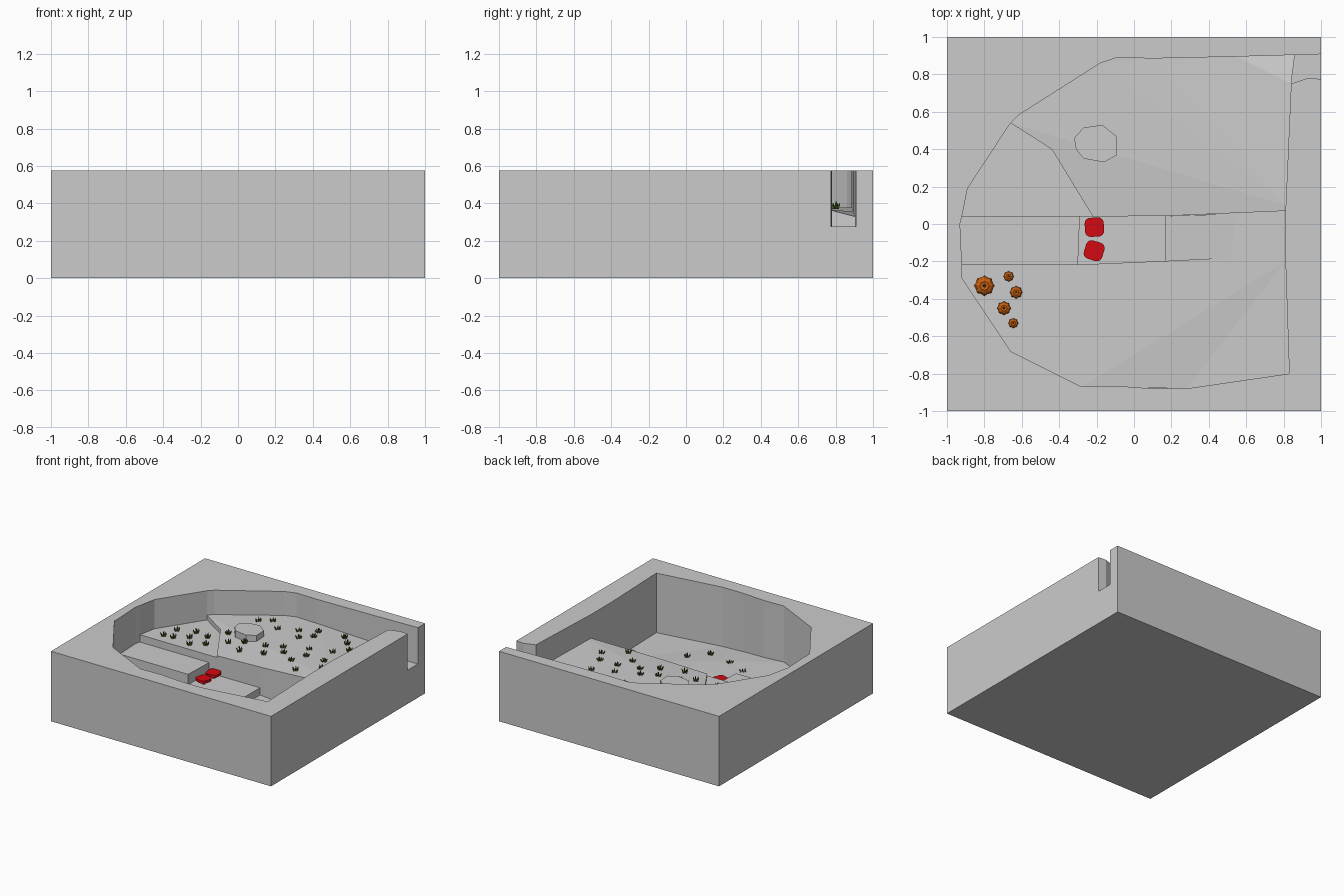
import bpy, bmesh, math, random

if "Cube" in bpy.data.objects:
    bpy.data.objects.remove(bpy.data.objects["Cube"])

random.seed(4)
TOP = 0.575


def material(name, color):
    m = bpy.data.materials.new(name)
    m.diffuse_color = (*color, 1)
    m.use_nodes = True
    m.node_tree.nodes["Principled BSDF"].inputs["Base Color"].default_value = m.diffuse_color
    return m


RED = material("red", (0.65, 0.003, 0.006))
ORANGE = material("orange", (0.6, 0.12, 0.005))
GREEN = material("green", (0.06, 0.11, 0.012))


def finish(name, bm, mat=None, normals=True):
    if normals:
        bmesh.ops.recalc_face_normals(bm, faces=bm.faces)
    me = bpy.data.meshes.new(name)
    bm.to_mesh(me)
    bm.free()
    ob = bpy.data.objects.new(name, me)
    bpy.context.collection.objects.link(ob)
    if mat:
        me.materials.append(mat)
    return ob


def prism(name, pts, top=None, bottom=0.0):
    """Polygon footprint with either one top height or a height per point."""
    bm = bmesh.new()
    up = [bm.verts.new((p[0], p[1], p[2] if top is None else top)) for p in pts]
    lo = [bm.verts.new((p[0], p[1], bottom)) for p in pts]
    n = len(pts)
    caps = [bm.faces.new(up), bm.faces.new(lo[::-1])]
    for i in range(n):
        j = (i + 1) % n
        bm.faces.new((lo[i], lo[j], up[j], up[i]))
    bmesh.ops.triangulate(bm, faces=caps)
    return finish(name, bm)


# Rock rim: one C-shaped outline, open at the narrow channel on the right
cavity = [(1, .908), (.55, .895), (.1, .885), (-.09, .89), (-.18, .86), (-.62, .58),
          (-.66, .54), (-.89, .19), (-.92, .04), (-.93, 0), (-.92, -.22), (-.92, -.29),
          (-.66, -.68), (-.28, -.87), (-.1, -.865), (.1, -.88), (.28, -.88),
          (.83, -.80), (.81, -.2), (.81, .07), (.84, .75), (.93, .78), (1, .775)]
prism("rock_rim", cavity + [(1, -1), (-1, -1), (-1, 1), (1, 1)], TOP)

# Sunken pit floor, gently sloped
prism("pit_floor", [(-.92, .04, .12), (-.93, 0, .12), (-.92, -.29, .12), (-.66, -.68, .12),
                    (-.28, -.87, .115), (.28, -.88, .088), (.83, -.80, .086),
                    (.81, -.2, .09), (.81, .07, .09)])

# Raised terraces
prism("north_terrace", [(-.66, .54, .375), (-.62, .58, .375), (-.18, .86, .378), (-.09, .89, .378),
                        (.1, .885, .377), (.55, .895, .355), (.86, .904, .33),
                        (.84, .75, .37), (.812, .10, .38)])
prism("south_terrace", [(-.66, .54, .375), (.812, .10, .38), (.81, .07, .378), (.17, .043, .36),
                        (-.22, .04, .35), (-.44, .40, .37)])
prism("west_terrace", [(-.66, .54), (-.89, .19), (-.92, .04), (-.22, .04), (-.44, .40)], .335)
prism("channel_floor", [(.84, .75), (.93, .78), (1, .775), (1, .908), (.86, .904)], .277)

# Stepped path descending to the pit
prism("upper_step", [(-.92, .04), (-.93, 0), (-.92, -.22), (-.30, -.22), (-.29, .04)], .275)
prism("lower_step", [(-.29, .04), (-.30, -.22), (.17, -.20), (.17, .043)], .19)
prism("path_ramp", [(.17, .043, .13), (.17, -.20, .13), (.57, -.18, .092), (.57, .055, .092)])

# Low stone disc
prism("stone_disc", [(-.32, .46), (-.27, .515), (-.17, .53), (-.095, .47), (-.09, .37),
                     (-.16, .33), (-.27, .35), (-.31, .40)], .425, .34)


# Stools: rounded red cushion on a thin leg
def stool(x, y, turn):
    bpy.ops.mesh.primitive_cube_add(size=1, location=(x, y, .229), rotation=(0, 0, turn))
    seat = bpy.context.object
    seat.name = "stool_seat"
    seat.scale = (.102, .102, .022)
    bpy.ops.object.transform_apply(location=False, rotation=False, scale=True)
    seat.data.materials.append(RED)
    bm = bmesh.new()
    bm.from_mesh(seat.data)
    posts = [e for e in bm.edges if abs(e.verts[0].co.z - e.verts[1].co.z) > .01]
    bmesh.ops.bevel(bm, geom=posts, offset=.03, segments=4, profile=.5, affect='EDGES')
    bm.to_mesh(seat.data)
    bm.free()
    bpy.ops.mesh.primitive_cylinder_add(vertices=8, radius=.012, depth=.034, location=(x, y, .204))
    bpy.context.object.name = "stool_leg"


stool(-.212, -.017, .05)
stool(-.213, -.143, -.3)


# Pumpkins: ribbed low-poly globes with a stem
def pumpkin(x, y, r):
    base, n = .118, 16
    bm = bmesh.new()
    rings = []
    for h, k in ((0, .5), (.25, .9), (.6, 1), (1.0, .8), (1.2, .45), (1.12, .15)):
        ring = []
        for i in range(n):
            a = 2 * math.pi * i / n
            q = r * k * (1 if i % 2 == 0 else .86)
            ring.append(bm.verts.new((x + q * math.cos(a), y + q * math.sin(a), base + h * r)))
        rings.append(ring)
    for a, b in zip(rings, rings[1:]):
        for i in range(n):
            bm.faces.new((a[i], a[(i + 1) % n], b[(i + 1) % n], b[i]))
    bm.faces.new(rings[0][::-1])
    bm.faces.new(rings[-1])
    finish("pumpkin", bm, ORANGE)
    bpy.ops.mesh.primitive_cone_add(vertices=6, radius1=r * .16, radius2=r * .1, depth=r * .4,
                                    location=(x, y, base + r * 1.3))
    bpy.context.object.name = "pumpkin_stem"
    bpy.context.object.data.materials.append(GREEN)


for p in ((-.80, -.33, .055), (-.67, -.28, .028), (-.63, -.365, .034),
          (-.695, -.45, .037), (-.645, -.53, .027)):
    pumpkin(*p)


# Grass tufts: upright flat blades in crossed planes
def tuft(bm, x, y, z):
    turn = random.uniform(0, 1)
    for k in range(3):
        a = turn + k * math.pi / 3
        c, s = math.cos(a), math.sin(a)
        for root, tip, h in ((-.009, -.026, .034), (0, .003, .046), (.009, .024, .036)):
            bm.faces.new([bm.verts.new((x + d * c, y + d * s, z + e)) for d, e in
                          ((root - .007, 0), (root + .007, 0),
                           (tip * .8 + .005, h * .65), (tip, h), (tip * .8 - .005, h * .65))])


west = [(-.76, .12), (-.73, .25), (-.68, .13), (-.58, .20), (-.51, .10), (-.59, .30),
        (-.47, .28), (-.41, .17)]
north = [(-.34, .36), (-.25, .23), (-.15, .30), (-.10, .16), (-.28, .665), (-.19, .725),
         (-.08, .63), (.02, .33), (.08, .22), (.20, .31), (.14, .39), (.07, .69), (.14, .59),
         (.22, .67), (.20, .76), (.32, .235), (.37, .36), (.32, .47), (.41, .80), (.49, .72),
         (.53, .36), (.49, .53), (.57, .63), (.44, .12), (.59, .25)]
pit = [(.26, -.69), (.05, -.64), (-.12, -.565), (.38, -.56), (.74, -.37), (.49, -.35)]
bm = bmesh.new()
for spots, z in ((west, .334), (north, .369), (pit, .092)):
    for x, y in spots:
        tuft(bm, x, y, z)
finish("grass_tufts", bm, GREEN, normals=False)
